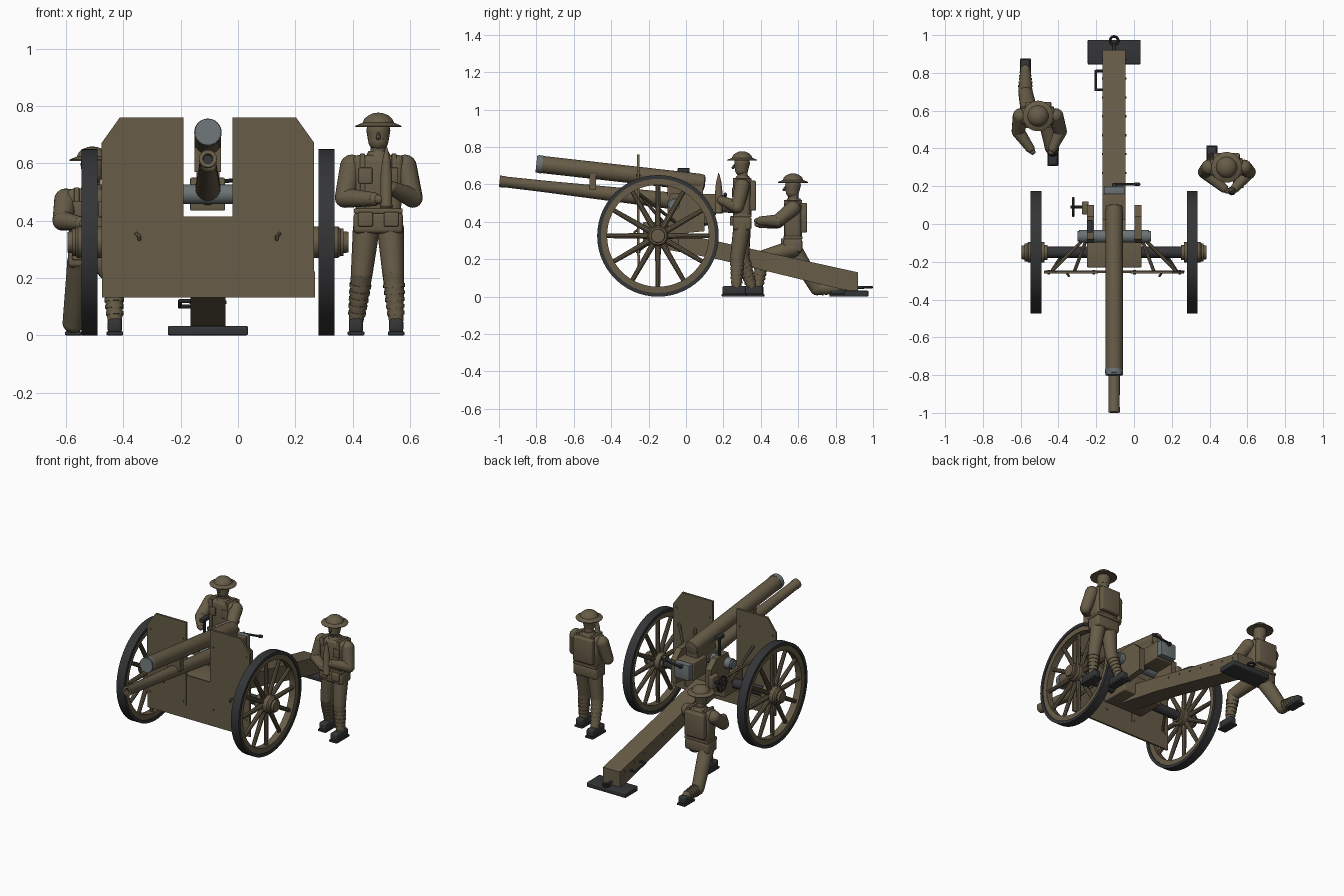
import bpy, bmesh, math
from mathutils import Vector, Matrix

if "Cube" in bpy.data.objects:
    bpy.data.objects.remove(bpy.data.objects["Cube"])

def material(name, rgb):
    m = bpy.data.materials.new(name)
    m.diffuse_color = (*rgb, 1)
    m.use_nodes = True
    m.node_tree.nodes["Principled BSDF"].inputs["Base Color"].default_value = m.diffuse_color
    return m
KHAKI = material("khaki paint", (0.135, 0.107, 0.064))
IRON = material("dark iron", (0.034, 0.035, 0.038))
STEEL = material("grey steel", (0.15, 0.172, 0.177))

def finish(name, bm, mat):
    bmesh.ops.recalc_face_normals(bm, faces=bm.faces)
    me = bpy.data.meshes.new(name)
    bm.to_mesh(me)
    bm.free()
    me.materials.append(mat)
    ob = bpy.data.objects.new(name, me)
    bpy.context.collection.objects.link(ob)
    return ob

def box(name, lo, hi, mat=KHAKI, bevel=0.0):
    bm = bmesh.new()
    lo, hi = Vector(lo), Vector(hi)
    bmesh.ops.create_cube(bm, size=1, matrix=Matrix.Translation((lo + hi) / 2) @ Matrix.Diagonal((*(hi - lo), 1)))
    if bevel:
        bmesh.ops.bevel(bm, geom=bm.edges[:], offset=bevel, segments=3, profile=0.5, affect='EDGES')
    return finish(name, bm, mat)

def prism(name, pts, axis, lo, hi, mat=KHAKI):
    """Extrude a profile: (y, z) points along x, or (x, z) points along y."""
    bm = bmesh.new()
    put = (lambda a, b, t: (t, a, b)) if axis == 'x' else (lambda a, b, t: (a, t, b))
    ends = [[bm.verts.new(put(a, b, t)) for a, b in pts] for t in (lo, hi)]
    for e in ends:
        bm.faces.new(e)
    for i in range(len(pts)):
        j = (i + 1) % len(pts)
        bm.faces.new((ends[0][i], ends[0][j], ends[1][j], ends[1][i]))
    return finish(name, bm, mat)

def aim(p, d):
    return Matrix.Translation(p) @ Vector(d).to_track_quat('Z', 'Y').to_matrix().to_4x4()

def tube(name, pts, radii, mat=KHAKI, n=16, round_ends=True):
    """Tapered rods through points, with round joints."""
    bm = bmesh.new()
    pts = [Vector(p) for p in pts]
    for i in range(len(pts) - 1):
        d = pts[i + 1] - pts[i]
        bmesh.ops.create_cone(bm, cap_ends=True, segments=n, radius1=radii[i], radius2=radii[i + 1],
                              depth=d.length, matrix=aim((pts[i] + pts[i + 1]) / 2, d))
    if round_ends:
        for p, r in zip(pts, radii):
            bmesh.ops.create_uvsphere(bm, u_segments=n, v_segments=8, radius=r, matrix=Matrix.Translation(p))
    return finish(name, bm, mat)

def rod(name, p, q, r, mat=KHAKI, n=16):
    return tube(name, [p, q], [r, r], mat, n, False)

def lathe(name, p, d, prof, mat=KHAKI, n=32, closed=False):
    """Turn (distance, radius) points around the axis d through p."""
    bm = bmesh.new()
    m = aim(p, d)
    rings = [[bm.verts.new(m @ Vector((r * math.cos(2 * math.pi * k / n), r * math.sin(2 * math.pi * k / n), t)))
              for k in range(n)] for t, r in prof]
    for a, b in zip(rings, rings[1:] + (rings[:1] if closed else [])):
        for k in range(n):
            bm.faces.new((a[k], a[k - 1], b[k - 1], b[k]))
    if not closed:
        bm.faces.new(rings[0])
        bm.faces.new(rings[-1])
    return finish(name, bm, mat)

CX, AY, AZ, R = -0.105, -0.15, 0.325, 0.325

# wheels: tyre, felloe, hub and spokes on both sides
rod("axle", (CX - 0.44, AY, AZ), (CX + 0.44, AY, AZ), 0.03, IRON, 24)
for s, side in ((-1, "left"), (1, "right")):
    c, d = (CX + s * 0.414, AY, AZ), (s, 0, 0)
    lathe(side + "_wheel_tyre", c, d, [(-.028, R), (.028, R), (.028, R - .02), (-.028, R - .02)], IRON, 56, True)
    lathe(side + "_wheel_felloe", c, d, [(-.022, R - .019), (.022, R - .019), (.022, .272), (-.022, .272)], KHAKI, 56, True)
    lathe(side + "_wheel_hub", c, d, [(-.06, .04), (-.045, .04), (-.045, .055), (.04, .055), (.048, .048),
                                      (.06, .048), (.06, .038), (.076, .036), (.076, .02)])
    for k in range(12):
        a = k * math.pi / 6
        u = Vector((0, math.sin(a), math.cos(a)))
        tube(f"{side}_spoke_{k}", [Vector(c) + u * .04, Vector(c) + u * .28], [.016, .012], KHAKI, 10, False)

# shield: two tall wings, low centre plate, lower apron, rivets, hooks and stays
for s, side in ((-1, "left"), (1, "right")):
    X = lambda o: CX + s * o
    prism(side + "_shield_wing", [(X(.086), .22), (X(.371), .22), (X(.371), .672), (X(.308), .76), (X(.086), .76)],
          'y', -.262, -.248)
    for k, (o, z) in enumerate(((.108, .65), (.347, .65), (.108, .24), (.347, .24))):
        rod(f"{side}_shield_rivet_{k}", (X(o), -.267, z), (X(o), -.243, z), .007, KHAKI, 8)
    tube(side + "_shield_hook", [(X(.25), -.262, .355), (X(.24), -.275, .345), (X(.24), -.275, .335)], [.006] * 3, KHAKI, 8)
    for k, (a, b) in enumerate((((.14, -.06, .40), (.33, -.25, .55)), ((.15, -.09, .36), (.21, -.25, .55)),
                                ((.26, -.14, .33), (.33, -.25, .25)))):
        rod(f"{side}_shield_stay_{k}", (X(a[0]), a[1], a[2]), (X(b[0]), b[1], b[2]), .009, KHAKI, 8)
    # carriage cheeks carrying the trunnion
    x0, x1 = sorted((X(.107), X(.145)))
    prism(side + "_carriage_cheek", [(-.1, .33), (.1, .35), (.1, .5), (.04, .555), (-.08, .555), (-.1, .5)], 'x', x0, x1)
    rod(side + "_trunnion_cap", (X(.14), -.065, .492), (X(.195), -.065, .492), .028, STEEL, 24)
box("shield_centre_plate", (-.19, -.26, .22), (-.018, -.25, .415))
box("shield_apron", (-.474, -.258, .132), (.268, -.246, .222))

# carriage body and trail
box("carriage_body", (-.25, -.23, .27), (.04, -.04, .40), KHAKI, .006)
prism("trail", [(-.2, .375), (.17, .295), (.92, .13), (.92, .03), (.85, .035), (.17, .2), (-.2, .27)], 'x', -.166, -.044)
box("trail_spade", (-.245, .845, 0), (.035, .975, .032), IRON, .005)
lathe("towing_eye", (CX, .972, .05), (0, 0, 1),
      [(.007 * math.sin(a * math.pi / 4), .021 + .007 * math.cos(a * math.pi / 4)) for a in range(8)], IRON, 24, True)
rod("towing_eye_shank", (CX, .9, .05), (CX, .952, .05), .008, IRON)
tube("trail_handle", [(-.16, .71, .12), (-.203, .71, .12), (-.203, .81, .10), (-.16, .81, .10)], [.007] * 4, IRON, 8)
for k in range(7):
    y = .27 + k * .1
    z = .273 - (y - .27) * .22 - .025
    rod(f"trail_bolt_{k}", (-.17, y, z), (-.04, y, z), .006, KHAKI, 8)

# gun tubes, both tilted by the same slope
SL = Vector((0, 1, -.113)).normalized()
low = lambda y, dz=0: (CX, y, .617 - (y + 1) * .113 + dz)
up = lambda y, dz=0: (CX, y, .71 - (y + .8) * .113 + dz)
lathe("barrel", low(-.997), SL, [(.06, .014), (0, .017), (0, .031), (.025, .031), (.03, .029), (.25, .031),
                                 (.6, .038), (1.1, .048), (1.15, .048)])
rod("barrel_bore", low(-.97), low(-.93), .018, IRON)
lathe("upper_cylinder", up(-.797), SL, [(.002, .044), (.03, .046), (.87, .046), (.90, .042), (.905, .02)])
rod("upper_cylinder_cap", up(-.8), up(-.785), .046, STEEL, 32)
lathe("upper_cylinder_ring", up(-.79), SL, [(0, .048), (.022, .048)], STEEL)
box("tube_clamp", (CX - .046, -.515, .57), (CX + .046, -.48, .655))
box("tube_saddle", (CX - .04, -.1, .50), (CX + .04, .09, .60))
rod("trunnion", (-.29, -.065, .492), (.08, -.065, .492), .034, STEEL, 24)

# breech with lever
box("breech_housing", (-.167, .02, .435), (-.045, .16, .55), KHAKI, .005)
box("breech_block", (-.16, .158, .445), (-.05, .198, .545), STEEL, .004)
rod("breech_lever", (-.11, .21, .53), (.012, .21, .545), .007, IRON, 10)
tube("breech_lever_knob", [(.008, .21, .545), (.024, .21, .547)], [.01, .01], IRON, 10)
rod("breech_lever_pivot", (-.105, .19, .53), (-.105, .215, .53), .012, IRON, 12)

# sight and elevating handwheel
rod("sight_post", (-.235, -.01, .53), (-.235, -.01, .67), .009, IRON, 10)
box("sight_head", (-.25, -.045, .665), (-.22, .02, .687), IRON, .003)
rod("handwheel_shaft", (-.22, .09, .43), (-.335, .09, .43), .009, IRON, 10)
lathe("handwheel_rim", (-.322, .09, .43), (1, 0, 0),
      [(.007 * math.sin(a * math.pi / 4), .046 + .007 * math.cos(a * math.pi / 4)) for a in range(8)], IRON, 28, True)
for k in range(3):
    u = Vector((0, math.sin(k * math.pi / 3), math.cos(k * math.pi / 3))) * .045
    rod(f"handwheel_spoke_{k}", Vector((-.322, .09, .43)) - u, Vector((-.322, .09, .43)) + u, .005, IRON, 8)
box("gearbox", (-.275, .05, .39), (-.24, .12, .47), KHAKI, .006)

def gunner(n, x, y, dz, arms, legs, boots):
    """One soldier; dz lowers the upper body, limbs are joint lists."""
    P = lambda a, b, c: (x + a, y + b, c + dz)
    lathe(n + "_helmet", P(0, 0, 0), (0, 0, 1), [(.735, .045), (.727, .08), (.731, .081), (.742, .055), (.755, .049),
                                               (.767, .036), (.775, .018), (.777, .004)])
    tube(n + "_head", [P(0, -.003, .68), P(0, 0, .715)], [.036, .042], KHAKI, 20)
    tube(n + "_nose", [P(0, -.04, .705), P(0, -.048, .69)], [.005, .008], KHAKI, 8)
    rod(n + "_neck", P(0, .005, .61), P(0, 0, .68), .028)
    lathe(n + "_collar", P(0, .004, .622), (0, 0, 1), [(0, .045), (.022, .034)], KHAKI, 20)
    torso = box(n + "_torso", P(-.09, -.045, .42), P(.09, .045, .63), KHAKI, .022)
    for v in torso.data.vertices:
        if v.co.z < .5 + dz:
            v.co.x = x + (v.co.x - x) * .88
    box(n + "_tunic_skirt", P(-.086, -.05, .355), P(.086, .05, .43), KHAKI, .015)
    box(n + "_belt", P(-.085, -.05, .425), P(.085, .05, .443), KHAKI, .004)
    box(n + "_backpack", P(-.07, .035, .46), P(.07, .075, .62), KHAKI, .008)
    for s, side in ((-1, "right"), (1, "left")):
        box(f"{n}_{side}_belt_pouch", P(s * .045 - .026, -.065, .38), P(s * .045 + .026, -.04, .43), KHAKI, .005)
        box(f"{n}_{side}_chest_pocket", P(s * .045 - .024, -.053, .53), P(s * .045 + .024, -.04, .585), KHAKI, .004)
        box(f"{n}_{side}_strap", P(s * .055 - .009, -.049, .44), P(s * .055 + .009, .049, .634), KHAKI, .003)
    for k, (elbow, hand) in enumerate(arms):
        s = -1 if k == 0 else 1
        tube(f"{n}_arm_{k}", [P(s * .093, 0, .59), elbow, hand], [.041, .035, .024])
        tip = Vector(hand) + (Vector(hand) - Vector(elbow)).normalized() * .022
        tube(f"{n}_hand_{k}", [hand, tip], [.019, .016], KHAKI, 12)
    for k, (knee, ankle) in enumerate(legs):
        s = -1 if k == 0 else 1
        tube(f"{n}_leg_{k}", [P(s * .042, 0, .375), knee, ankle], [.047, .038, .026])
        K, A = Vector(knee), Vector(ankle)
        for j in range(5):
            q = A.lerp(K, .1 + j * .15)
            rod(f"{n}_puttee_{k}_{j}", q, q + (K - A) * .08, .031 + j * .0018)
    for k, (bx, y0, y1) in enumerate(boots):
        box(f"{n}_boot_{k}", (bx - .025, y0, .008), (bx + .025, y1 - .005, .058), IRON, .012)
        box(f"{n}_boot_sole_{k}", (bx - .029, y0 - .004, 0), (bx + .029, y1, .013), IRON, .003)

# standing loader with shell
gunner("loader", .49, .30, 0,
       [((.373, .275, .48), (.475, .19, .475)), ((.61, .275, .48), (.535, .19, .515))],
       [((.432, .30, .215), (.413, .35, .055)), ((.542, .275, .215), (.552, .27, .055))],
       [(.412, .28, .415), (.552, .195, .325)])
lathe("shell", (.518, .175, .445), (0, 0, 1), [(0, .021), (.006, .023), (.012, .02), (.12, .02), (.125, .018),
                                             (.165, .015), (.2, .006), (.215, .002)], KHAKI, 20)

# kneeling layer beside the trail
gunner("layer", -.508, .572, -.118,
       [((-.613, .49, .40), (-.55, .40, .39)), ((-.39, .49, .405), (-.43, .40, .405))],
       [((-.575, .70, .045), (-.575, .82, .045)), ((-.435, .41, .21), (-.43, .385, .055))],
       [(-.575, .77, .875), (-.43, .31, .42)])

bpy.ops.object.select_all(action='SELECT')
bpy.context.view_layer.objects.active = bpy.data.objects["trail"]
bpy.ops.object.shade_smooth_by_angle(angle=math.radians(35))
